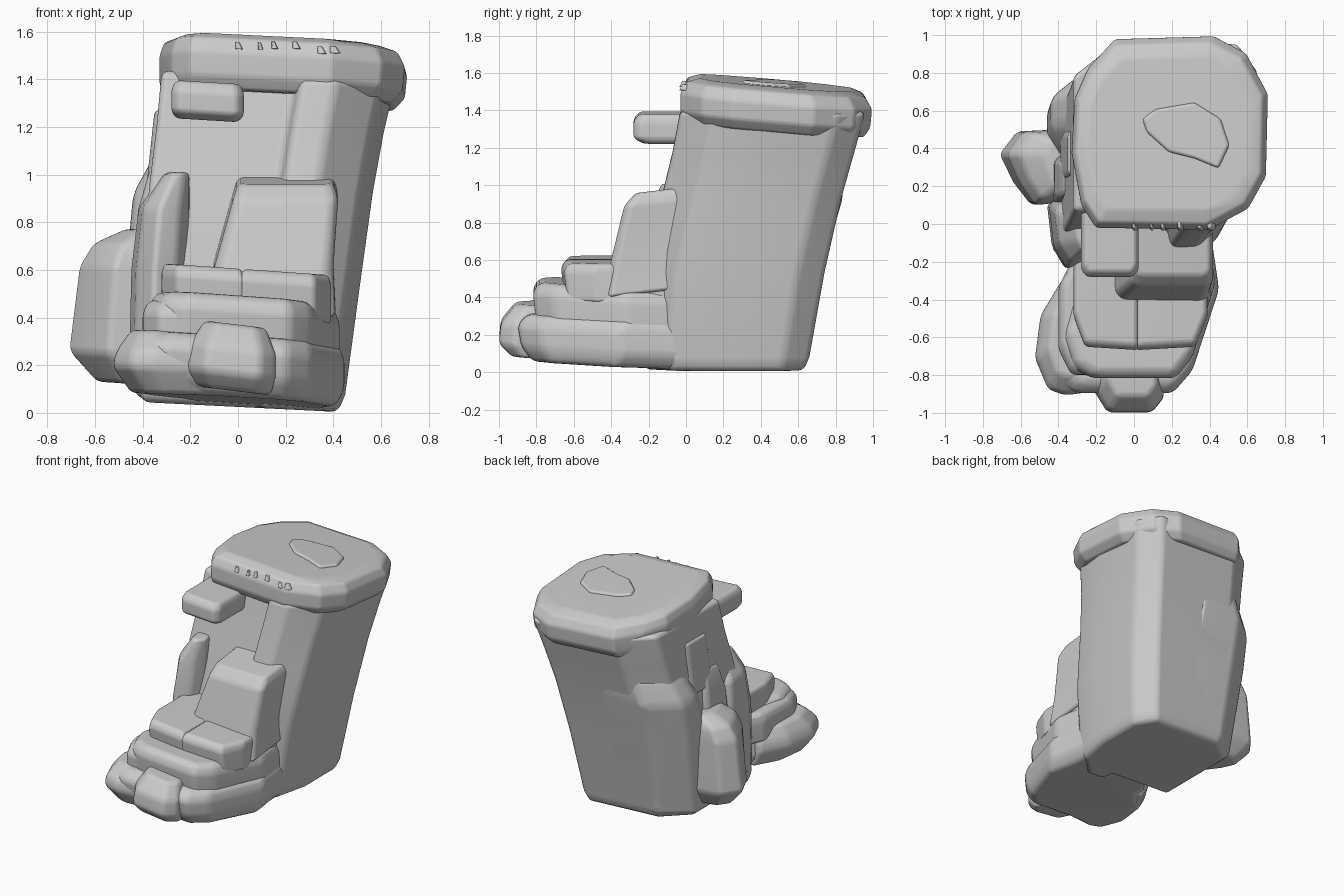
import bpy, bmesh, math, random

cube = bpy.data.objects.get("Cube")
if cube:
    bpy.data.objects.remove(cube, do_unlink=True)

stone = bpy.data.materials.new("grey stone")
stone.use_nodes = True
grey = (0.6, 0.6, 0.6, 1)
stone.diffuse_color = grey
stone.node_tree.nodes["Principled BSDF"].inputs["Base Color"].default_value = grey


def chamfered(c):
    """Unit square outline with cut corners."""
    k = 1 - c
    return [(-k, -1), (k, -1), (1, -k), (1, k), (k, 1), (-k, 1), (-1, k), (-1, -k)]


def rock(name, outline, levels, tilt_x=0.0, tilt_y=0.0, bevel=0.03):
    """Loft an outline through levels of (z, left, right, front, back), then round the edges."""
    bm = bmesh.new()
    rings = []
    for z, x0, x1, y0, y1 in levels:
        ring = []
        for u, v in outline:
            x = (x0 + x1) / 2 + u * (x1 - x0) / 2
            y = (y0 + y1) / 2 + v * (y1 - y0) / 2
            ring.append(bm.verts.new((x, y, z + tilt_x * x + tilt_y * y)))
        rings.append(ring)
    count = len(outline)
    for low, high in zip(rings, rings[1:]):
        for i in range(count):
            j = (i + 1) % count
            bm.faces.new((low[i], low[j], high[j], high[i]))
    bm.faces.new(rings[0][::-1])
    bm.faces.new(rings[-1])
    bmesh.ops.recalc_face_normals(bm, faces=bm.faces)
    corners = [e for e in bm.edges if e.calc_face_angle(0) > math.radians(18)]
    bmesh.ops.bevel(bm, geom=corners, offset=bevel, segments=3, profile=0.5,
                    affect='EDGES', clamp_overlap=True)
    mesh = bpy.data.meshes.new(name)
    bm.to_mesh(mesh)
    bm.free()
    mesh.materials.append(stone)
    obj = bpy.data.objects.new(name, mesh)
    bpy.context.collection.objects.link(obj)
    bpy.ops.object.select_all(action='DESELECT')
    obj.select_set(True)
    bpy.context.view_layer.objects.active = obj
    bpy.ops.object.shade_smooth_by_angle(angle=math.radians(50))
    obj.modifiers.new("even shading", 'WEIGHTED_NORMAL')


# Leaning tower with a recessed front and a pillar beside it
tower_outline = [(-1, -.8), (.15, -.8), (.2, -1), (.5, -1), (.88, -.65),
                 (1, -.1), (1, .7), (.78, 1), (-.55, 1), (-1, .65)]
rock("tower_body", tower_outline, [
    (.025, -.4, .42, -.22, .63),
    (.1, -.43, .45, -.25, .66),
    (.55, -.41, .51, -.23, .74),
    (.95, -.37, .565, -.13, .83),
    (1.2, -.34, .61, -.07, .9),
    (1.42, -.32, .66, -.03, .96)], tilt_x=-.05)

# Overhanging cap with a raised swirl and chipped front edge
cap_outline = [(-.75, -.98), (.4, -1), (.8, -.78), (.98, -.45), (1, .4), (.78, .82),
               (.45, 1), (-.56, .97), (-.83, .67), (-.97, .35), (-1, -.2), (-.9, -.75)]
rock("tower_cap", cap_outline, [
    (1.355, -.32, .65, .0, .95),
    (1.41, -.33, .7, -.03, .985),
    (1.51, -.33, .71, -.03, .995),
    (1.57, -.31, .68, .0, .96),
    (1.595, -.25, .6, .07, .89)], tilt_x=-.05, tilt_y=-.085, bevel=.015)
swirl_outline = [(-.9, .1), (-.4, -.5), (.2, -.7), (.75, -1), (1, -.3),
                 (.8, .5), (.2, 1), (-.7, .8), (-1, .5)]
rock("cap_swirl", swirl_outline, [
    (1.55, .03, .52, .28, .65),
    (1.61, .05, .5, .3, .64)], tilt_x=-.05, tilt_y=-.085, bevel=.015)
random.seed(3)
for i in range(6):
    x = i * .08 + random.uniform(-.02, .02)
    z = 1.53 + random.uniform(-.02, .01)
    width = random.uniform(.02, .05)
    rock(f"cap_chip_{i}", chamfered(.4), [
        (z, x, x + width, -.035, .03),
        (z + .03, x, x + width / 2, -.02, .03)], tilt_x=-.05, bevel=.003)

# Broad stepped foot running back into the tower
step_outline = [(-1, -.5), (-.85, -.88), (-.6, -1), (.48, -1), (.7, -.75),
                (1, .16), (.92, .7), (.9, 1), (-.4, 1), (-.55, .43), (-.85, .05)]
rock("lower_step", step_outline, [
    (.035, -.45, .41, -.82, -.08),
    (.11, -.49, .45, -.88, .05),
    (.23, -.49, .45, -.9, .05),
    (.29, -.45, .43, -.84, .05)], tilt_x=-.06, tilt_y=-.04)
rock("middle_step", step_outline, [
    (.23, -.4, .43, -.8, .05),
    (.4, -.38, .43, -.82, .05),
    (.455, -.34, .4, -.78, .05)], tilt_x=-.07, tilt_y=-.05)
rock("middle_step_left", chamfered(.45), [
    (.25, -.4, -.1, -.79, -.2),
    (.41, -.4, -.1, -.8, -.2),
    (.46, -.37, -.12, -.75, -.2)], tilt_x=-.04)
half_step = [(-1, -.5), (-.65, -.95), (1, -1), (1, 1), (-1, 1)]
mirrored_half = [(-u, v) for u, v in half_step]
for side, outline, left, right, top in (("left", mirrored_half, .01, .39, .605),
                                        ("right", half_step, -.32, .025, .605)):
    rock("upper_step_" + side, outline, [
        (.4, left, right, -.65, .05),
        (top - .04, left, right, -.67, .05),
        (top, left + .01, right - .01, -.64, .05)], tilt_x=-.07, bevel=.02)

# Toe stones in front of the steps
front_toe_outline = [(-.6, -1), (.65, -1), (1, -.6), (.8, 1), (-1, 1), (-1, -.4)]
rock("front_toe", front_toe_outline, [
    (.09, -.18, .14, -.93, -.6),
    (.16, -.22, .16, -1, -.6),
    (.27, -.2, .16, -.99, -.6),
    (.37, -.14, .12, -.91, -.6)], tilt_x=-.12, bevel=.025)
side_toe_outline = [(-1, -.35), (-.65, -.9), (-.2, -1), (1, -.9), (1, 1), (-.3, 1), (-.85, .4)]
rock("side_toe", side_toe_outline, [
    (.07, -.45, -.1, -.84, -.3),
    (.18, -.53, -.12, -.91, -.3),
    (.25, -.51, -.14, -.9, -.3),
    (.335, -.45, -.18, -.81, -.35)], tilt_x=-.03, bevel=.025)

# Block leaning above the steps, and the ledge jutting from the recess
rock("centre_block", chamfered(.15), [
    (.45, -.14, .41, -.44, .1),
    (.65, -.1, .4, -.4, .1),
    (.93, -.02, .42, -.33, .1),
    (.99, .0, .4, -.27, .1)], tilt_y=.12, bevel=.025)
rock("jutting_ledge", chamfered(.2), [
    (1.22, -.26, .0, -.23, .1),
    (1.25, -.28, .025, -.28, .1),
    (1.34, -.28, .025, -.28, .1),
    (1.38, -.26, .01, -.25, .1)], tilt_x=-.06, bevel=.02)

# Standing stones along the side
fin_outline = [(-1, .65), (-.8, -.4), (-.2, -1), (.6, -.75), (1, -.2), (.6, .8), (-.5, 1)]
rock("front_fin", fin_outline, [
    (.15, -.46, -.22, -.24, .17),
    (.6, -.45, -.21, -.24, .17),
    (.86, -.42, -.2, -.2, .13),
    (1.01, -.31, -.2, -.14, .05)])
boulder_outline = [(-1, .35), (-.5, .95), (.65, 1), (1, .25), (1, -.9), (-.1, -1), (-.6, -.4)]
rock("side_boulder", boulder_outline, [
    (.09, -.6, -.34, .18, .43),
    (.21, -.715, -.34, .1, .5),
    (.57, -.67, -.34, .1, .5),
    (.67, -.61, -.34, .13, .49),
    (.74, -.47, -.34, .2, .45)], tilt_x=-.07, bevel=.025)
rock("side_panel", chamfered(.25), [
    (.1, -.45, -.2, .02, .38),
    (.85, -.42, -.2, .12, .36),
    (1.02, -.37, -.2, .15, .33)])
rock("upper_side_panel", chamfered(.25), [
    (.9, -.39, -.2, .22, .5),
    (1.27, -.35, -.2, .25, .5)], bevel=.02)
rear_outline = [(-1, -.4), (-.7, -1), (1, -1), (1, 1), (-.25, 1), (-1, .3)]
rock("rear_shoulder", rear_outline, [
    (.06, -.43, .1, .2, .65),
    (.7, -.46, .1, .32, .77),
    (.92, -.44, .1, .38, .835),
    (1.1, -.34, .1, .42, .84)], bevel=.04)
